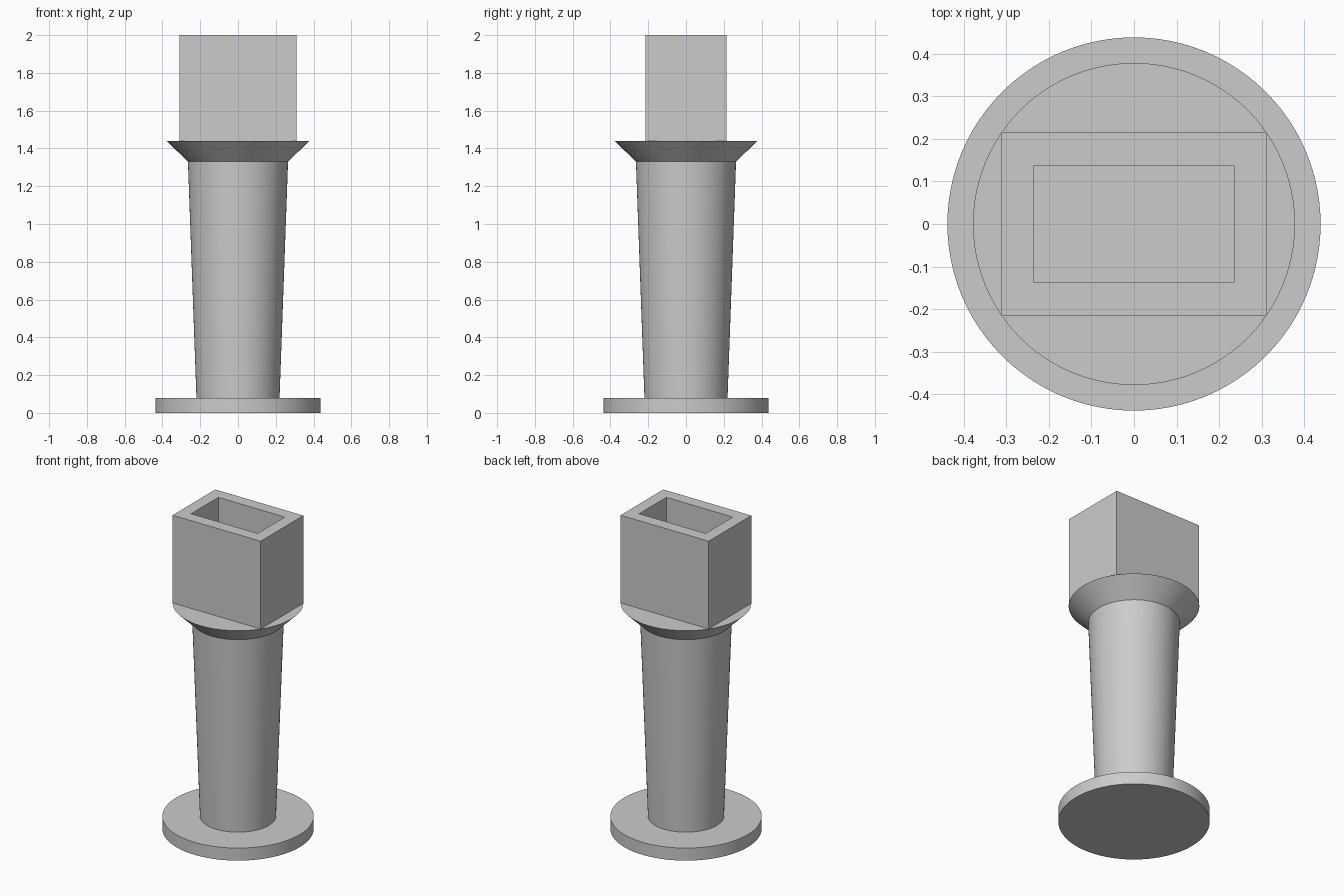
import bpy
import bmesh
from math import cos, sin, tau, radians

cube = bpy.data.objects.get("Cube")
if cube:
    bpy.data.objects.remove(cube, do_unlink=True)

GREY = (0.6, 0.6, 0.6, 1.0)
SEGMENTS = 96

mat = bpy.data.materials.new("plain grey")
mat.use_nodes = True
mat.diffuse_color = GREY
mat.node_tree.nodes["Principled BSDF"].inputs["Base Color"].default_value = GREY


def finish(bm, name):
    bmesh.ops.recalc_face_normals(bm, faces=bm.faces)
    mesh = bpy.data.meshes.new(name)
    bm.to_mesh(mesh)
    bm.free()
    mesh.materials.append(mat)
    obj = bpy.data.objects.new(name, mesh)
    bpy.context.collection.objects.link(obj)
    return obj


def bridge(bm, low, high):
    """Join two vertex rings with a band of quads."""
    n = len(low)
    for i in range(n):
        j = (i + 1) % n
        bm.faces.new((low[i], low[j], high[j], high[i]))


def lathe(name, profile):
    """Turn a (radius, height) profile and cap both ends."""
    bm = bmesh.new()
    rings = [[bm.verts.new((r * cos(tau * i / SEGMENTS), r * sin(tau * i / SEGMENTS), z))
              for i in range(SEGMENTS)] for r, z in profile]
    for low, high in zip(rings, rings[1:]):
        bridge(bm, low, high)
    bm.faces.new(rings[0])
    bm.faces.new(rings[-1])
    return finish(bm, name)


def rectangle(bm, half_x, half_y, z):
    return [bm.verts.new((sx * half_x, sy * half_y, z))
            for sx, sy in ((-1, -1), (1, -1), (1, 1), (-1, 1))]


# Turned pedestal: base disc, tapered column and flared collar
pedestal = lathe("pedestal", [(0.438, 0), (0.438, 0.08), (0.22, 0.08),
                              (0.265, 1.33), (0.378, 1.44)])
bpy.context.view_layer.objects.active = pedestal
pedestal.select_set(True)
bpy.ops.object.shade_smooth_by_angle(angle=radians(30))

# Open rectangular socket standing on the collar, its corners on the rim
COLLAR_TOP, TOP = 1.44, 2.0
bm = bmesh.new()
loops = [rectangle(bm, *size) for size in (
    (0.311, 0.215, COLLAR_TOP), (0.311, 0.215, TOP),
    (0.235, 0.137, TOP), (0.235, 0.137, COLLAR_TOP))]
for low, high in zip(loops, loops[1:]):
    bridge(bm, low, high)
bridge(bm, loops[-1], loops[0])
finish(bm, "socket")
